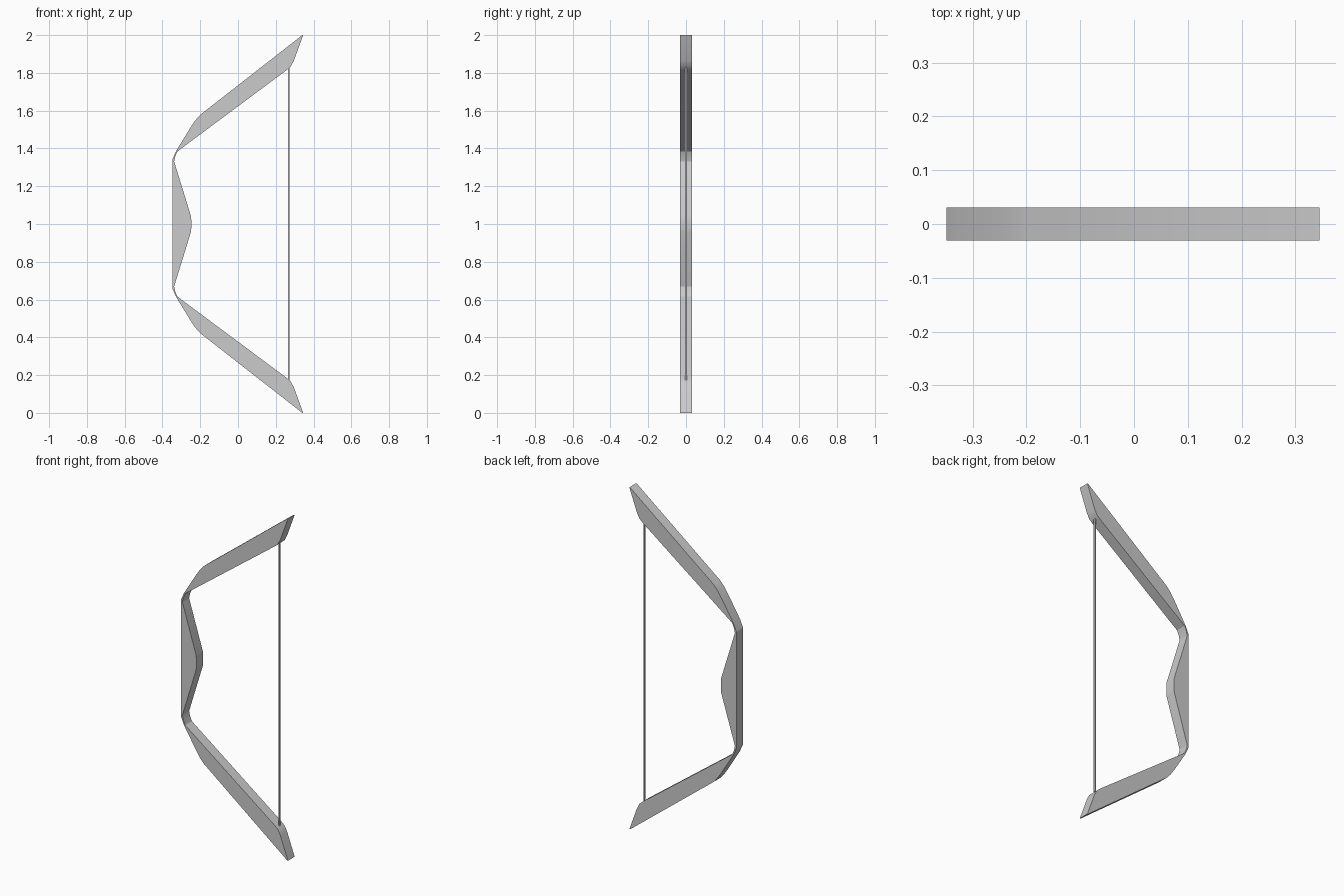
import bpy, bmesh

if "Cube" in bpy.data.objects:
    bpy.data.objects.remove(bpy.data.objects["Cube"])

def material(name, rgb):
    m = bpy.data.materials.new(name)
    m.diffuse_color = (*rgb, 1)
    m.use_nodes = True
    m.node_tree.nodes["Principled BSDF"].inputs["Base Color"].default_value = m.diffuse_color
    return m

grey = material("grey", (0.6, 0.6, 0.6))

def extrude_profile(name, points, depth, mat):
    """Closed XZ outline extruded symmetrically along Y."""
    bm = bmesh.new()
    face = bm.faces.new([bm.verts.new((x, -depth / 2, z)) for x, z in points])
    ext = bmesh.ops.extrude_face_region(bm, geom=[face])
    moved = [v for v in ext["geom"] if isinstance(v, bmesh.types.BMVert)]
    bmesh.ops.translate(bm, verts=moved, vec=(0, depth, 0))
    bmesh.ops.recalc_face_normals(bm, faces=bm.faces)
    me = bpy.data.meshes.new(name)
    bm.to_mesh(me)
    bm.free()
    me.materials.append(mat)
    ob = bpy.data.objects.new(name, me)
    bpy.context.collection.objects.link(ob)
    return ob

# Upper half outline: belly side from grip to tip, then back side to the grip
belly = [(-0.247, 1.02), (-0.25, 1.045), (-0.338, 1.33), (-0.332, 1.358),
         (-0.32, 1.385), (0.258, 1.815), (0.28, 1.835), (0.296, 1.865),
         (0.345, 2.0)]
back = [(0.338, 1.998), (-0.2, 1.578), (-0.225, 1.55), (-0.255, 1.505),
        (-0.328, 1.386), (-0.348, 1.34)]

# Bow body: both limbs and the grip in one mirrored outline
upper = belly + back
lower = [(x, 2 - z) for x, z in reversed(upper)]
body = extrude_profile("bow_body", upper + lower, 0.062, grey)
bpy.context.view_layer.objects.active = body
body.select_set(True)
bpy.ops.object.shade_smooth_by_angle(angle=0.4)

# Bowstring between the limb tips
extrude_profile("bowstring", [(0.266, 0.175), (0.272, 0.175),
                              (0.272, 1.825), (0.266, 1.825)], 0.012, grey)
